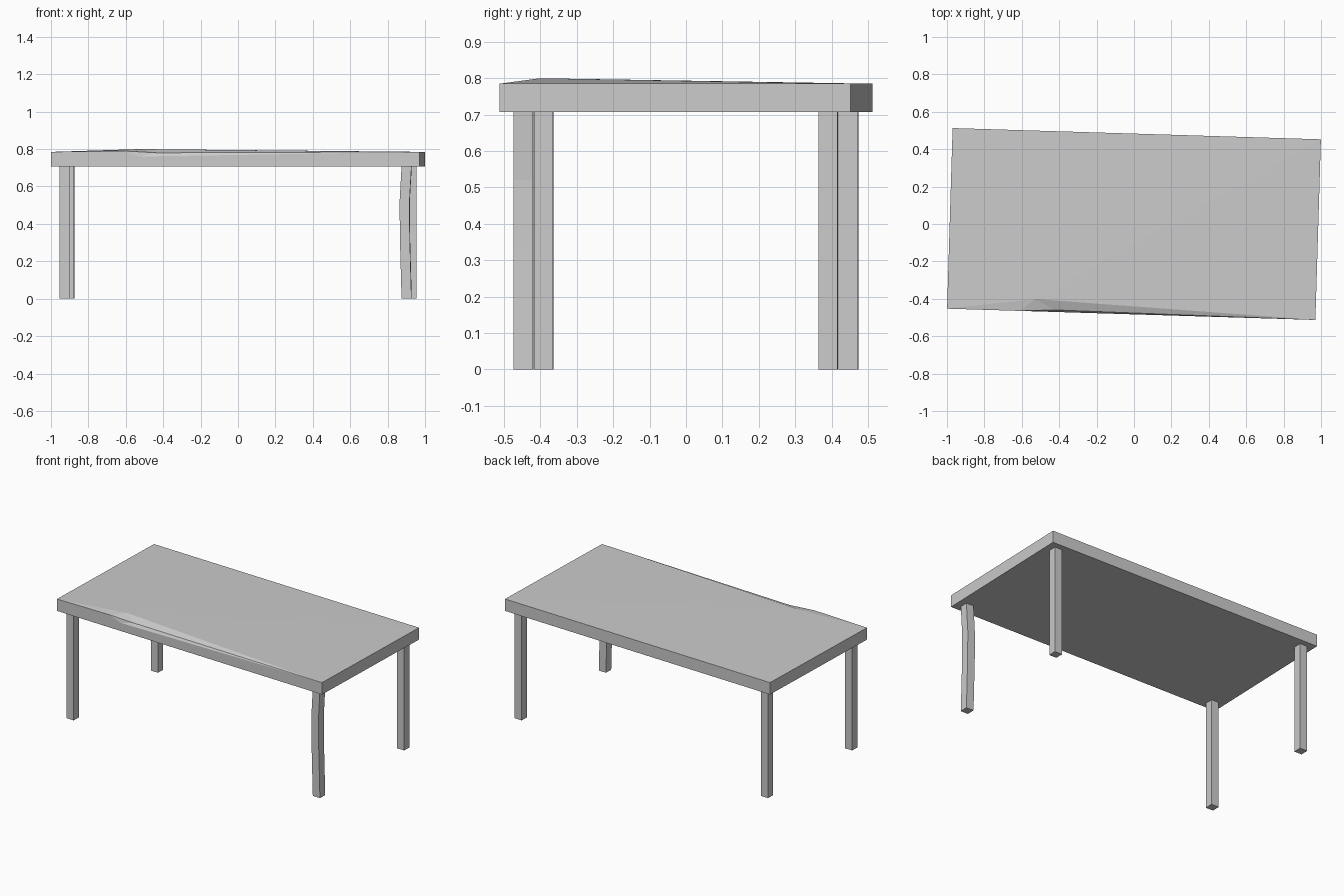
import bpy, bmesh, math
from mathutils import Matrix, Vector

cube = bpy.data.objects.get("Cube")
if cube:
    bpy.data.objects.remove(cube, do_unlink=True)

grey = bpy.data.materials.new("light grey")
grey.use_nodes = True
colour = (0.6, 0.6, 0.6, 1)
grey.diffuse_color = colour
grey.node_tree.nodes["Principled BSDF"].inputs["Base Color"].default_value = colour

TURN = Matrix.Rotation(math.radians(-1.75), 4, "Z")
UNDER, TOP = 0.707, 0.785


def finish(name, bm):
    """Turn the part slightly about z and link it as a flat-shaded object."""
    bmesh.ops.recalc_face_normals(bm, faces=bm.faces)
    bm.transform(TURN)
    mesh = bpy.data.meshes.new(name)
    bm.to_mesh(mesh)
    bm.free()
    mesh.materials.append(grey)
    obj = bpy.data.objects.new(name, mesh)
    bpy.context.collection.objects.link(obj)
    return obj


# Table top: a slab with a chipped front edge and a slightly raised point
def table_top():
    bm = bmesh.new()
    hx, hy, chip_x = 0.985, 0.483, -0.515
    point = lambda x, y, z: bm.verts.new((x, y, z))
    low = [point(x, y, UNDER) for x, y in ((-hx, -hy), (hx, -hy), (hx, hy), (-hx, hy))]
    fl, fr, br, bl = [point(v.co.x, v.co.y, TOP) for v in low]
    back = point(chip_x, hy, TOP)
    peak = point(chip_x, -0.417, 0.8)
    left = point(chip_x - 0.08, -hy, 0.79)
    notch = point(chip_x, -hy, 0.76)
    right = point(chip_x + 0.1, -0.472, 0.78)
    a, b, c, d = low
    faces = [
        (d, c, b, a), (b, c, br, fr), (c, d, bl, back, br), (d, a, fl, bl),
        (a, b, fr, notch, left, fl), (notch, fr, right),         # front edge
        (left, notch, right), (left, right, peak),               # chip
        (peak, right, fr), (peak, fr, br), (peak, br, back),     # upper surface
        (peak, back, bl), (peak, bl, fl), (peak, fl, left),
    ]
    for face in faces:
        bm.faces.new(face)
    finish("table_top", bm)


# Legs: square posts, one of them bowed inward at mid height
def leg(name, x, y, bowed=False):
    bm = bmesh.new()
    bmesh.ops.create_cube(bm, size=1)
    bm.transform(Matrix.Translation((x, y, UNDER / 2))
                 @ Matrix.Diagonal((0.053, 0.053, UNDER, 1)))
    if bowed:
        for z, shift in ((0.33, -0.009), (0.52, -0.006)):
            cut = bmesh.ops.bisect_plane(
                bm, geom=bm.verts[:] + bm.edges[:] + bm.faces[:],
                plane_co=(0, 0, z), plane_no=(0, 0, 1))
            for v in cut["geom_cut"]:
                if isinstance(v, bmesh.types.BMVert):
                    v.co += Vector((shift, 0, 0))
    finish(name, bm)


table_top()
for side, sx in (("left", 1), ("right", -1)):
    for end, sy in (("front", -1), ("back", 1)):
        leg(f"{end}_{side}_leg", sx * 0.915, sy * 0.419,
            bowed=(side == "left" and end == "front"))
